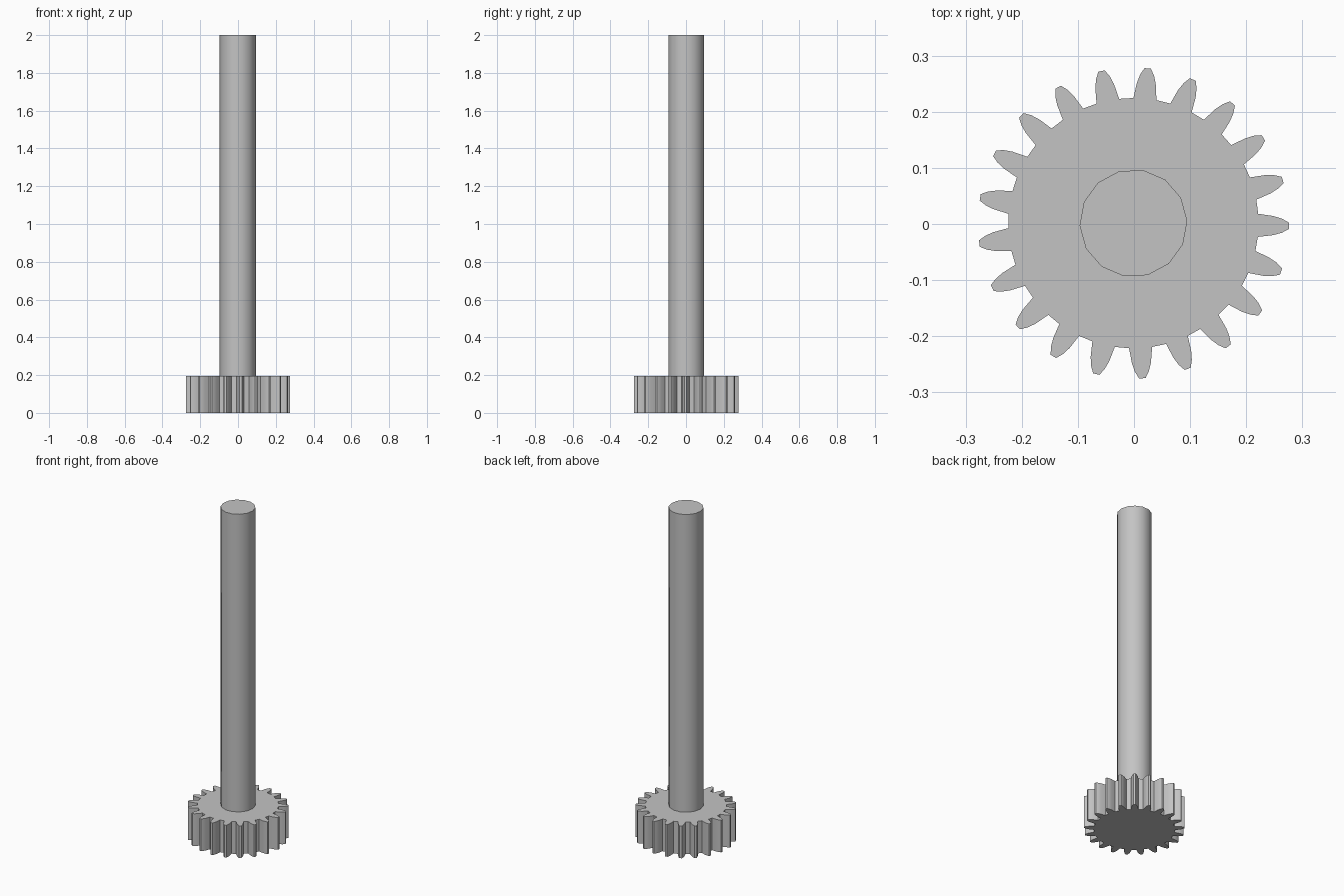
import bpy
import bmesh
from math import radians, cos, sin

cube = bpy.data.objects.get("Cube")
if cube:
    bpy.data.objects.remove(cube, do_unlink=True)

TEETH = 21
GEAR_HEIGHT = 0.195
CENTRE = (-0.001, 0.0015)

# Single metal colour
metal = bpy.data.materials.new("grey metal")
metal.use_nodes = True
grey = (0.55, 0.55, 0.55, 1)
metal.diffuse_color = grey
metal.node_tree.nodes["Principled BSDF"].inputs["Base Color"].default_value = grey


def prism(name, outline, bottom, top):
    """Extrude a polar outline of (radius, degrees) into a solid."""
    bm = bmesh.new()
    verts = [bm.verts.new((r * cos(radians(a)), r * sin(radians(a)), 0))
             for r, a in outline]
    face = bm.faces.new(verts)
    moved = bmesh.ops.extrude_face_region(bm, geom=[face])["geom"]
    upper = [g for g in moved if isinstance(g, bmesh.types.BMVert)]
    bmesh.ops.translate(bm, verts=upper, vec=(0, 0, top - bottom))
    bmesh.ops.recalc_face_normals(bm, faces=bm.faces)
    mesh = bpy.data.meshes.new(name)
    bm.to_mesh(mesh)
    bm.free()
    mesh.materials.append(metal)
    obj = bpy.data.objects.new(name, mesh)
    obj.location = (*CENTRE, bottom)
    bpy.context.collection.objects.link(obj)
    bpy.ops.object.select_all(action="DESELECT")
    obj.select_set(True)
    bpy.context.view_layer.objects.active = obj
    bpy.ops.object.shade_smooth_by_angle(angle=radians(30))
    return obj


# Gear wheel: one tooth flank, mirrored and repeated around the hub
flank = [(0.223, 5.3), (0.25, 3.9), (0.265, 2.7), (0.277, 1.2)]
tooth = [(r, -a) for r, a in flank] + flank[::-1]
gear_outline = [(r, a - 1 + i * 360 / TEETH) for i in range(TEETH) for r, a in tooth]
prism("gear_wheel", gear_outline, 0, GEAR_HEIGHT)

# Shaft: plain rod standing on the gear
SIDES = 14
shaft_outline = [(0.096, 2.5 + i * 360 / SIDES) for i in range(SIDES)]
prism("shaft", shaft_outline, GEAR_HEIGHT, 2)
